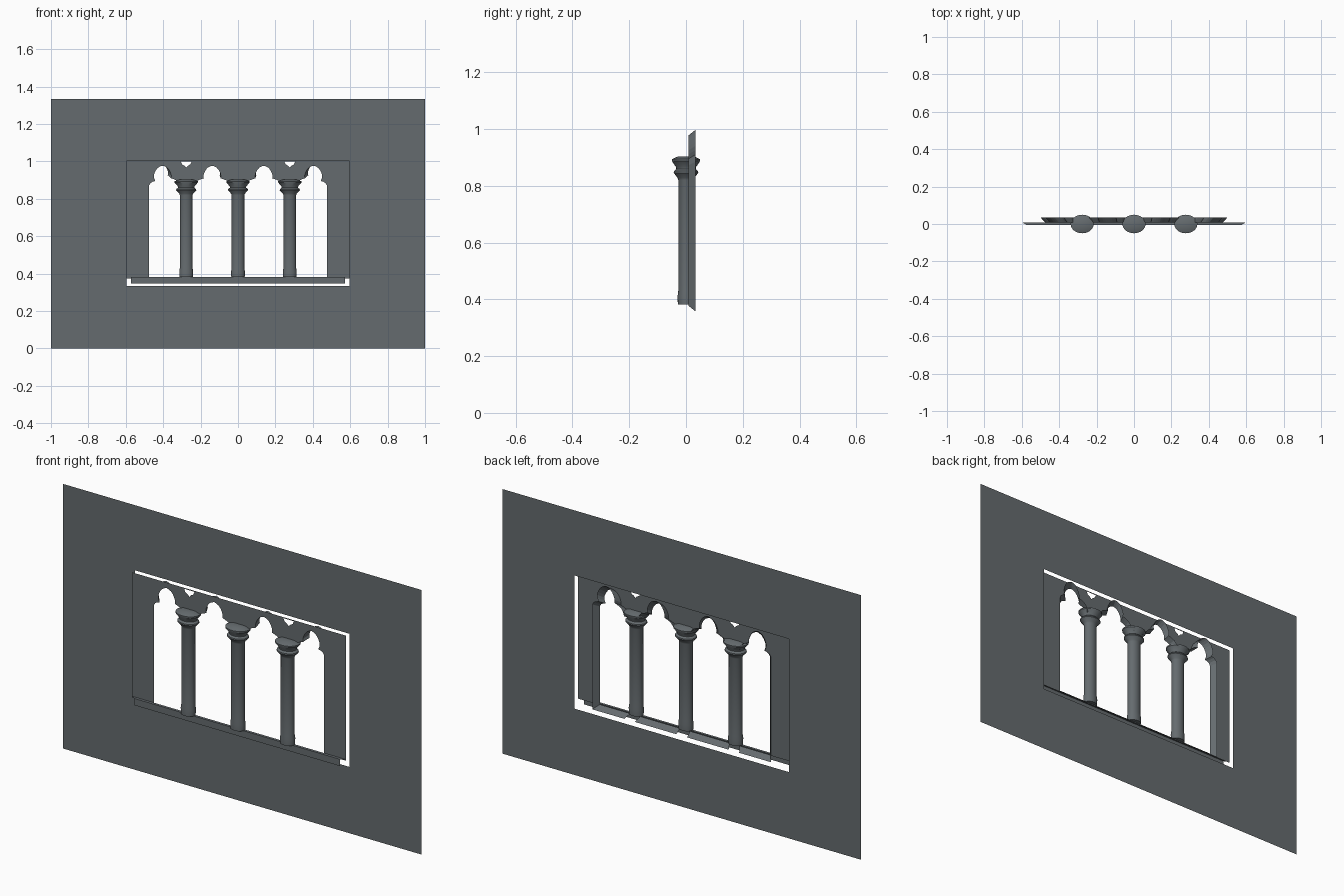
import bpy, bmesh
from math import sin, cos, pi

if "Cube" in bpy.data.objects:
    bpy.data.objects.remove(bpy.data.objects["Cube"])

FRONT, BACK, MID_Z = 0.008, 0.034, 0.678   # panel plane, wall plane, splay centre
COLS = (-0.277, 0.0, 0.277)

# Dark slate stone
STONE = bpy.data.materials.new("dark_stone")
STONE.diffuse_color = (0.13, 0.148, 0.158, 1)
STONE.use_nodes = True
STONE.node_tree.nodes["Principled BSDF"].inputs["Base Color"].default_value = STONE.diffuse_color


def finish(name, bm, smooth=False):
    bmesh.ops.recalc_face_normals(bm, faces=bm.faces[:])
    me = bpy.data.meshes.new(name)
    bm.to_mesh(me)
    bm.free()
    me.materials.append(STONE)
    ob = bpy.data.objects.new(name, me)
    bpy.context.collection.objects.link(ob)
    if smooth:
        bpy.ops.object.select_all(action='DESELECT')
        ob.select_set(True)
        bpy.context.view_layer.objects.active = ob
        bpy.ops.object.shade_smooth_by_angle(angle=0.6)
    return ob


def rect(x, z0, z1):
    return [(-x, z0), (x, z0), (x, z1), (-x, z1)]


def sheet(name, loops, y):
    """Flat sheet in the xz plane; first loop is the outline, the rest are holes."""
    bm = bmesh.new()
    edges = []
    for loop in loops:
        vs = [bm.verts.new((x, y, z)) for x, z in loop]
        edges += [bm.edges.new((vs[i - 1], vs[i])) for i in range(len(vs))]
    bmesh.ops.triangle_fill(bm, edges=edges, use_beauty=True, use_dissolve=False,
                            normal=(0, -1, 0))
    return finish(name, bm)


# Trefoil arch outlines: top lobe, then a small side lobe down to the jamb
LOBE = [(0.011, 0.974), (0.024, 0.967), (0.035, 0.954), (0.043, 0.938), (0.047, 0.924), (0.045, 0.91)]
COLUMN_SIDE = [(0.06, 0.905), (0.078, 0.897), (0.088, 0.885)]
JAMB_SIDE = [(0.039, 0.895), (0.052, 0.892), (0.064, 0.885), (0.072, 0.872)]
SILL_Z = 0.378


def opening(c, left, right, outer_left=False):
    ls = LOBE + (JAMB_SIDE if outer_left else COLUMN_SIDE)
    pts = [(left, SILL_Z)]
    if not outer_left:
        pts.append((left, 0.86))
    pts += [(c - x, z) for x, z in reversed(ls)]
    pts.append((c, 0.977))
    pts += [(c + x, z) for x, z in LOBE + COLUMN_SIDE]
    return pts + [(right, 0.86), (right, SILL_Z)]


def mirrored(loop):
    return [(-x, z) for x, z in reversed(loop)]


outer = opening(-0.403, -0.475, -0.305, True)
inner = opening(-0.138, -0.249, -0.028)
openings = [outer, inner, mirrored(inner), mirrored(outer)]

# Small curved spandrel piercings above the side columns
spandrels = [[(c - 0.029, 1.0), (c - 0.022, 0.984), (c - 0.009, 0.977), (c, 0.967),
              (c + 0.009, 0.977), (c + 0.022, 0.984), (c + 0.029, 1.0)]
             for c in (COLS[0], COLS[2])]

# Wall and tracery panel
sheet("wall", [rect(1, 0, 1.333), rect(0.597, 0.334, 1.005)], BACK)
sheet("tracery_panel", [rect(0.597, 0.375, 1.005)] + openings + spandrels, FRONT)

# Splayed reveals behind every opening, left open behind the column shafts
bm = bmesh.new()
for loop in openings:
    a = [bm.verts.new((x, FRONT, z)) for x, z in loop]
    b = [bm.verts.new((x * 1.05, BACK, MID_Z + (z - MID_Z) * 1.07)) for x, z in loop]
    for i in range(len(loop)):
        (x0, z0), (x1, z1) = loop[i - 1], loop[i]
        if x0 == x1 and abs(x0) < 0.4:
            continue
        bm.faces.new((a[i - 1], a[i], b[i], b[i - 1]))
finish("window_reveals", bm)

# Sill: mitred top ledge and front lip
bm = bmesh.new()
v = [bm.verts.new(p) for p in [(-0.597, FRONT, 0.381), (0.597, FRONT, 0.381),
                               (0.573, -0.006, 0.381), (-0.573, -0.006, 0.381),
                               (-0.573, -0.006, 0.347), (0.573, -0.006, 0.347)]]
bm.faces.new((v[0], v[3], v[2], v[1]))
bm.faces.new((v[3], v[4], v[5], v[2]))
finish("sill", bm)

# Columns: turned profile, slightly flattened front to back
PROFILE = [(0.036, 0.381), (0.037, 0.412), (0.034, 0.43), (0.034, 0.82), (0.037, 0.828),
           (0.054, 0.846), (0.053, 0.852), (0.043, 0.86), (0.044, 0.866), (0.062, 0.887),
           (0.062, 0.894), (0.034, 0.904)]
SEG = 24
for name, cx in zip(("left_column", "middle_column", "right_column"), COLS):
    bm = bmesh.new()
    rings = [[bm.verts.new((cx + r * cos(2 * pi * i / SEG), 0.8 * r * sin(2 * pi * i / SEG), z))
              for i in range(SEG)] for r, z in PROFILE]
    for lo, hi in zip(rings, rings[1:]):
        for i in range(SEG):
            bm.faces.new((lo[i - 1], lo[i], hi[i], hi[i - 1]))
    bm.faces.new(rings[0][::-1])
    bm.faces.new(rings[-1])
    finish(name, bm, smooth=True)
